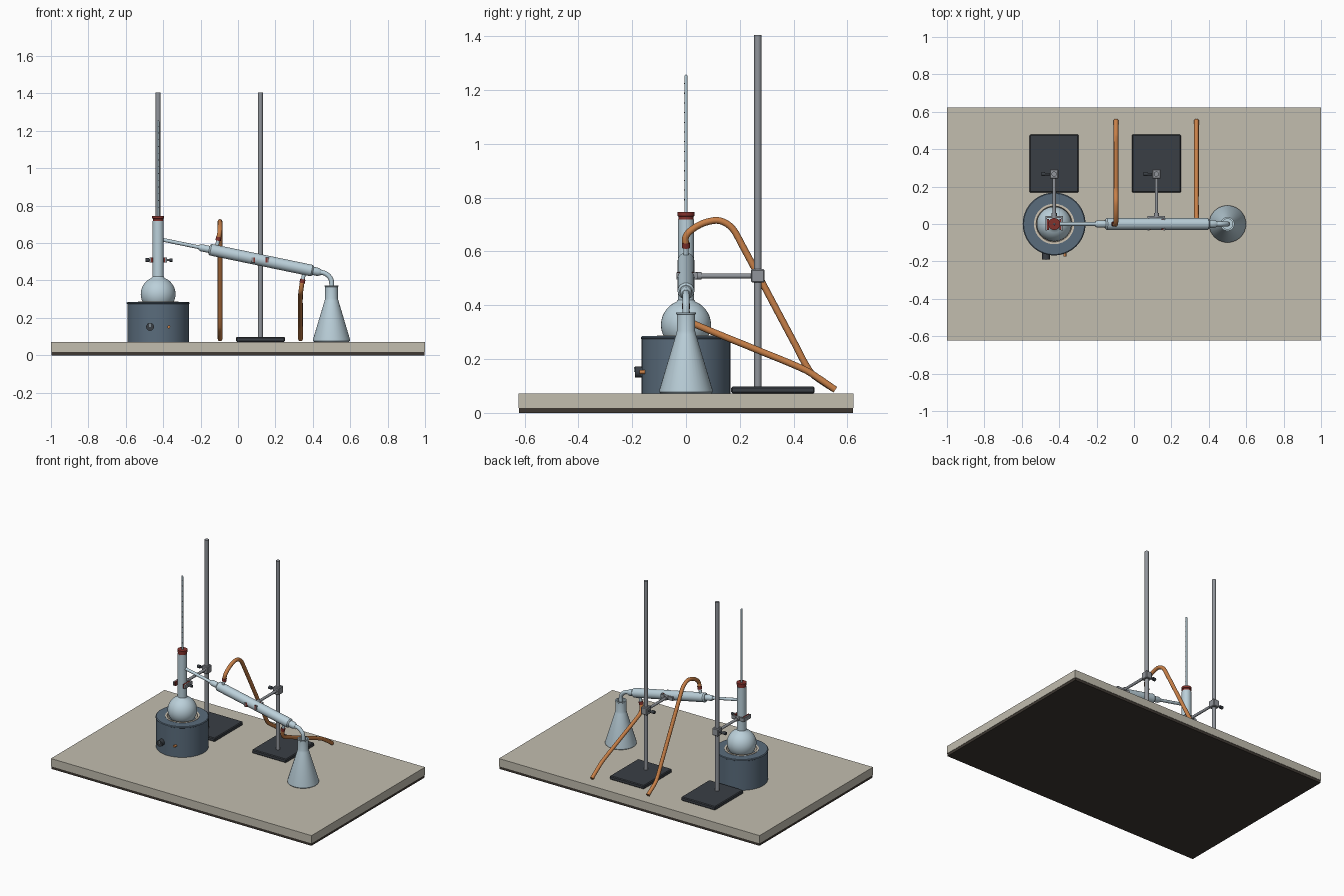
import bpy, bmesh, math
from mathutils import Vector

if "Cube" in bpy.data.objects:
    bpy.data.objects.remove(bpy.data.objects["Cube"])


def mat(name, r, g, b):
    m = bpy.data.materials.new(name)
    lin = [(c / 255 / 12.92 if c < 11 else ((c / 255 + 0.055) / 1.055) ** 2.4) for c in (r, g, b)]
    m.diffuse_color = (*lin, 1)
    m.use_nodes = True
    m.node_tree.nodes["Principled BSDF"].inputs["Base Color"].default_value = m.diffuse_color
    return m


BENCH = mat("bench_beige", 194, 189, 175)
UNDER = mat("dark_brown", 62, 56, 50)
SLATE = mat("slate_blue", 90, 108, 124)
GLASS = mat("pale_glass", 187, 208, 218)
STEEL = mat("steel_grey", 145, 149, 155)
IRON = mat("dark_iron", 58, 63, 69)
HOSE = mat("copper_rubber", 200, 128, 72)
RED = mat("dark_red", 132, 50, 44)
CREAM = mat("cream_lining", 205, 195, 178)


def finish(name, bm, m, smooth=True):
    bmesh.ops.recalc_face_normals(bm, faces=bm.faces)
    me = bpy.data.meshes.new(name)
    bm.to_mesh(me)
    bm.free()
    ob = bpy.data.objects.new(name, me)
    bpy.context.collection.objects.link(ob)
    me.materials.append(m)
    if smooth:
        bpy.ops.object.select_all(action='DESELECT')
        ob.select_set(True)
        bpy.context.view_layer.objects.active = ob
        bpy.ops.object.shade_smooth_by_angle(angle=math.radians(35))
    return ob


def box(name, x, y, z, m, bevel=0.0):
    """Box from (min, max) ranges."""
    bm = bmesh.new()
    bmesh.ops.create_cube(bm, size=1)
    for v in bm.verts:
        v.co = [sum(r) / 2 + c * (r[1] - r[0]) for r, c in zip((x, y, z), v.co)]
    if bevel:
        bmesh.ops.bevel(bm, geom=bm.edges[:], offset=bevel, segments=1, affect='EDGES')
    return finish(name, bm, m, False)


def lathe(name, profile, m, base=(0, 0, 0), axis=(0, 0, 1), n=40):
    """Spin (radius, distance) points round an axis that starts at base."""
    bm = bmesh.new()
    q = Vector((0, 0, 1)).rotation_difference(Vector(axis))
    rings = []
    for r, h in profile:
        k = 1 if r < 1e-6 else n
        rings.append([bm.verts.new(Vector(base) + q @ Vector(
            (r * math.cos(2 * math.pi * i / n), r * math.sin(2 * math.pi * i / n), h))) for i in range(k)])
    for a, b in zip(rings, rings[1:]):
        for i in range(n):
            j = (i + 1) % n
            f = [a[i % len(a)], a[j % len(a)], b[j % len(b)], b[i % len(b)]]
            bm.faces.new(list(dict.fromkeys(f)))
    return finish(name, bm, m)


def rod(name, a, b, r, m, n=20):
    a, b = Vector(a), Vector(b)
    d = (b - a).length
    return lathe(name, [(0, 0), (r, 0), (r, d), (0, d)], m, a, b - a, n)


def tube(name, pts, r, m):
    """Round tube along a smooth curve."""
    cu = bpy.data.curves.new(name, 'CURVE')
    cu.dimensions = '3D'
    cu.bevel_depth, cu.bevel_resolution, cu.resolution_u = r, 4, 8
    cu.use_fill_caps = True
    s = cu.splines.new('BEZIER')
    s.bezier_points.add(len(pts) - 1)
    for i, (bp, p) in enumerate(zip(s.bezier_points, pts)):
        p = Vector(p)
        bp.co = p
        lo, hi = Vector(pts[max(i - 1, 0)]), Vector(pts[min(i + 1, len(pts) - 1)])
        t = (hi - lo).normalized()
        bp.handle_left = p - t * (p - lo).length * 0.33
        bp.handle_right = p + t * (hi - p).length * 0.33
    cu.materials.append(m)
    ob = bpy.data.objects.new(name, cu)
    bpy.context.collection.objects.link(ob)
    return ob


# Bench
box("bench_top", (-1, 1), (-.622, .622), (.018, .072), BENCH)
box("bench_underside", (-.998, .998), (-.62, .62), (0, .018), UNDER)

# Heating mantle with lined bowl, knob and indicator
FX = -.427
lathe("heating_mantle", [(0, .072), (.165, .072), (.165, .274), (.168, .276), (.168, .281),
                         (.163, .285), (.108, .285), (.108, .25), (0, .25)], SLATE, (FX, 0, 0), n=56)
lathe("mantle_lining", [(.108, .25), (.108, .287), (.096, .287), (.09, .25)], CREAM, (FX, 0, 0), n=56)
rod("mantle_knob", (-.47, -.155, .152), (-.47, -.19, .152), .021, IRON, 28)
box("knob_pointer", (-.473, -.467), (-.193, -.189), (.152, .17), GLASS)
rod("indicator_lamp", (-.37, -.15, .152), (-.37, -.173, .152), .008, HOSE)

# Round flask: bulb, neck and rim in one profile
bulb = [(.093 * math.sin(a), .327 - .093 * math.cos(a)) for a in (math.pi * i / 24 for i in range(22))]
lathe("round_flask", bulb + [(.03, .42), (.03, .718), (0, .718)], GLASS, (FX, 0, 0))
lathe("stopper", [(0, .71), (.028, .71), (.028, .73), (.032, .732), (.032, .746), (0, .746)], RED, (FX, 0, 0))
rod("thermometer", (FX, 0, .74), (FX, 0, 1.25), .0062, GLASS)
lathe("thermometer_tip", [(.0062, 1.25), (.004, 1.256), (0, 1.257)], GLASS, (FX, 0, 0), n=20)
for i in range(13):
    z = .79 + i * .036
    box("thermometer_mark", (FX - .001, FX + .005), (-.0072, -.004), (z, z + .004), IRON)

# Condenser line, sloping down to the right
SLOPE = -.207


def line(x):
    return Vector((x, 0, .618 + SLOPE * (x + .404)))


AXIS = Vector((1, 0, SLOPE)).normalized()
UP = Vector((-SLOPE, 0, 1)).normalized()
rod("side_arm", line(-.42), line(-.19), .010, GLASS)
L = (line(.402) - line(-.154)).length
lathe("inlet_joint", [(0, 0), (.014, 0), (.019, .012), (.019, .065), (0, .065)], GLASS, line(-.208), AXIS)
lathe("condenser_jacket", [(0, 0), (.024, 0), (.031, .008), (.031, L - .008), (.024, L), (0, L)],
      GLASS, line(-.154), AXIS)
lathe("outlet_joint", [(0, 0), (.022, 0), (.022, .034), (.015, .048), (0, .048)], GLASS, line(.396), AXIS)
tube("receiver_adapter", [line(.43), line(.465), (.49, 0, .418), (.5, 0, .395), (.5, 0, .34)], .013, GLASS)

# Conical receiving flask
lathe("receiving_flask", [(0, .072), (.094, .072), (.099, .077), (.099, .085), (.037, .292), (.034, .305),
                          (.034, .366), (.037, .368), (.037, .374), (.028, .374), (.028, .345), (0, .345)],
      GLASS, (.5, 0, 0))

# Water nozzles, hose clips and hoses
for name, x, s in (("upper", -.118, 1), ("lower", .358, -1)):
    p = line(x)
    rod(name + "_nozzle", p, p + UP * s * .06, .010, GLASS)
    rod(name + "_hose_clip", p + UP * s * .055, p + UP * s * .075, .0145, RED)
tail = [(.40, .265), (.46, .155), (.495, .125), (.555, .086)]
top = line(-.118) + UP * .06
tube("upper_hose", [top, top + UP * .04] + [(-.096, y, z) for y, z in
     [(.035, .69), (.08, .71), (.126, .714), (.17, .688), (.205, .63)] + tail], .0125, HOSE)
low = line(.358) - UP * .06
tube("lower_hose", [low, low - UP * .02, (.336, .015, .342), (.334, .06, .318), (.334, .25, .24),
                    (.334, .44, .161), (.334, .495, .127), (.334, .555, .086)], .0125, HOSE)

# Two support stands with boss heads and clamps
CZ, RY = .509, .267
for side, x in (("left", FX), ("right", .12)):
    box(side + "_stand_base", (x - .131, x + .131), (.168, .478), (.072, .098), IRON, .005)
    rod(side + "_stand_rod", (x, RY, .09), (x, RY, 1.405), .0135, STEEL)
    box(side + "_boss_head", (x - .023, x + .023), (RY - .025, RY + .025), (CZ - .025, CZ + .025), STEEL, .004)
    rod(side + "_boss_screw", (x - .02, RY, CZ), (x - .05, RY, CZ), .007, IRON)
    rod(side + "_boss_screw_head", (x - .048, RY, CZ), (x - .068, RY, CZ), .011, IRON)
    rod(side + "_clamp_arm", (x, RY, CZ), (x, .04, CZ), .009, STEEL)
    rod(side + "_clamp_collar", (x, .058, CZ), (x, .036, CZ), .014, STEEL)
    box(side + "_clamp_bridge", (x - .047, x + .047), (.032, .043), (CZ - .012, CZ + .012), STEEL)
    for s in (-1, 1):
        box(side + "_clamp_jaw", sorted((x + s * .038, x + s * .047)), (-.036, .036), (CZ - .013, CZ + .013), STEEL)
        box(side + "_clamp_pad", sorted((x + s * .028, x + s * .038)), (-.033, .028), (CZ - .014, CZ + .014), RED)
    rod(side + "_jaw_screw", (x + .045, 0, CZ), (x + .062, 0, CZ), .005, STEEL)
    rod(side + "_jaw_screw_head", (x + .06, 0, CZ), (x + .077, 0, CZ), .009, IRON)
